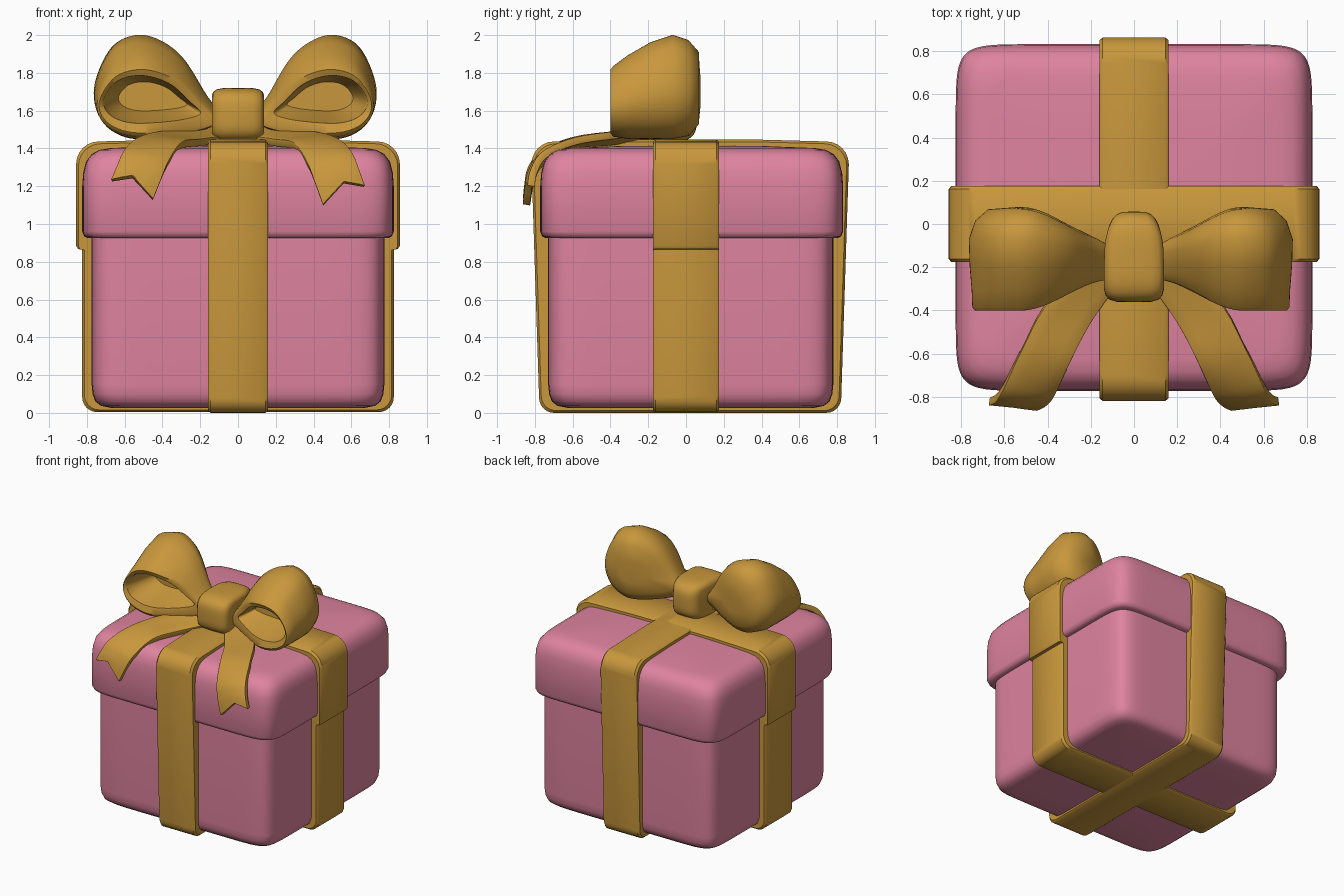
import bpy, bmesh, math
from mathutils import Vector

old = bpy.data.objects.get("Cube")
if old:
    bpy.data.objects.remove(old)


def material(name, rgb):
    m = bpy.data.materials.new(name)
    m.use_nodes = True
    color = (*rgb, 1)
    m.diffuse_color = color
    m.node_tree.nodes["Principled BSDF"].inputs["Base Color"].default_value = color
    return m


pink = material("pink card", (0.74, 0.23, 0.35))
gold = material("gold ribbon", (0.58, 0.31, 0.045))


def finish(bm, name, mat, angle=50):
    bmesh.ops.recalc_face_normals(bm, faces=bm.faces)
    mesh = bpy.data.meshes.new(name)
    bm.to_mesh(mesh)
    bm.free()
    obj = bpy.data.objects.new(name, mesh)
    bpy.context.collection.objects.link(obj)
    mesh.materials.append(mat)
    bpy.ops.object.select_all(action='DESELECT')
    obj.select_set(True)
    bpy.context.view_layer.objects.active = obj
    bpy.ops.object.shade_smooth_by_angle(angle=math.radians(angle))
    return obj


def loft(name, rings, mat):
    """Skin closed rings of points and cap both ends."""
    bm = bmesh.new()
    rows = [[bm.verts.new(p) for p in ring] for ring in rings]
    n = len(rows[0])
    for a, b in zip(rows, rows[1:]):
        for i in range(n):
            j = (i + 1) % n
            bm.faces.new((a[i], a[j], b[j], b[i]))
    bm.faces.new(rows[0])
    bm.faces.new(rows[-1])
    return finish(bm, name, mat)


def squircle(a, b, power, count=64):
    """Rounded rectangle with slightly bulging sides."""
    pts = []
    for i in range(count):
        t = math.tau * (i + 0.5) / count
        c, s = math.cos(t), math.sin(t)
        pts.append((math.copysign(a * abs(c) ** (2 / power), c),
                    math.copysign(b * abs(s) ** (2 / power), s)))
    return pts


def spline(points, steps, closed=False):
    """Catmull-Rom curve through the points."""
    pts = [Vector(p) for p in points]
    n = len(pts)
    pick = (lambda i: pts[i % n]) if closed else (lambda i: pts[min(max(i, 0), n - 1)])
    out = []
    for i in range(n if closed else n - 1):
        a, b, c, d = (pick(i + k) for k in (-1, 0, 1, 2))
        for k in range(steps):
            t = k / steps
            out.append(0.5 * (2 * b + (c - a) * t + (2 * a - 5 * b + 4 * c - d) * t ** 2
                              + (3 * b - a - 3 * c + d) * t ** 3))
    return out if closed else out + [pts[-1]]


# Box body and lid, as stacks of (inset, height)
def carton(name, half_x, half_y, mid_y, profile):
    rings = [[(x, y + mid_y, z) for x, y in squircle(half_x - inset, half_y - inset, 12)]
             for inset, z in profile]
    loft(name, rings, pink)


carton("box_body", 0.775, 0.755, 0.025,
       [(0.3, 0.025), (0.1, 0.027), (0.05, 0.037), (0.02, 0.06), (0.005, 0.1),
        (0, 0.15), (0, 0.96)])
carton("box_lid", 0.825, 0.802, 0.03,
       [(0.1, 0.925), (0.03, 0.925), (0.01, 0.935), (0, 0.96), (0, 1.2), (0.005, 1.27),
        (0.02, 1.33), (0.05, 1.37), (0.09, 1.392), (0.15, 1.402), (0.4, 1.412), (0.7, 1.416)])


# Ribbon bands wrapped round the box
def arc(u, z, r, start):
    return [(u + r * math.cos(a), z + r * math.sin(a))
            for a in (math.radians(start + 15 * k) for k in range(7))]


def band(name, low, high, base, top, middle, width, along_x):
    half = arc(low - 0.08, base + 0.08, 0.08, -90)
    if along_x:
        half += [(low, 0.865), (high - 0.01, 0.868), (high, 0.885)]
    half += arc(high - 0.12, top - 0.12, 0.12, 0) + [(0.35, top + 0.01)]
    outline = half + [(-u, z) for u, z in reversed(half)]
    bm = bmesh.new()
    sides = []
    for s in (-1, 1):
        # The two rims on each side give the band soft edges
        for inset, edge in ((0.0, width - 0.015), (0.012, width)):
            row = []
            for u, z in outline:
                k = 1 - inset / high
                zz = base + inset + (z - base) * (1 - 2 * inset / (top - base))
                p = (u * k, s * edge, zz) if along_x else (s * edge, u * k + middle, zz)
                row.append(bm.verts.new(p))
            sides.append(row)
    order = [sides[1], sides[0], sides[2], sides[3]]
    n = len(outline)
    for a, b in zip(order, order[1:]):
        for i in range(n):
            j = (i + 1) % n
            bm.faces.new((a[i], a[j], b[j], b[i]))
    bm.faces.new(order[0])
    bm.faces.new(order[-1])
    finish(bm, name, gold, 40)


band("side_ribbon", 0.825, 0.857, 0.004, 1.437, 0, 0.176, True)
band("front_ribbon", 0.80, 0.84, 0, 1.437, 0.022, 0.16, False)

# Bow loops: one teardrop outline, moved and scaled from the back to the inner fold
teardrop = spline([(0.1, 1.57), (0.17, 1.7), (0.28, 1.88), (0.4, 1.975), (0.52, 2.0),
                   (0.64, 1.94), (0.72, 1.78), (0.73, 1.64), (0.67, 1.52), (0.55, 1.455),
                   (0.38, 1.46), (0.2, 1.5)], 5, True)
# start x, scale x, bottom z, scale z, depth y
stages = [(0.3, 0.35, 1.62, 0.3, 0.078), (0.16, 0.77, 1.53, 0.7, 0.068),
          (0.11, 0.94, 1.47, 0.92, 0.015), (0.1, 1, 1.455, 1, -0.07),
          (0.1, 0.995, 1.453, 0.93, -0.19), (0.1, 0.98, 1.455, 0.8, -0.31),
          (0.11, 0.96, 1.465, 0.68, -0.385), (0.13, 0.91, 1.485, 0.61, -0.4),
          (0.19, 0.78, 1.535, 0.46, -0.385), (0.21, 0.73, 1.55, 0.43, -0.31),
          (0.26, 0.55, 1.6, 0.28, -0.14)]


def bow_loop(name, side, stretch):
    rings = []
    for x0, sx, z0, sz, depth in stages:
        ring = []
        for p in teardrop:
            x = x0 + (p.x - 0.1) * sx
            w = min(max((x - 0.1) / 0.4, 0), 1)
            w = 0.38 + 0.62 * w * w * (3 - 2 * w)
            ring.append((side * x * stretch, -0.17 + (depth + 0.17) * w,
                         z0 + (p.y - 1.455) * sz))
        rings.append(ring)
    loft(name, rings, gold)


bow_loop("left_bow_loop", 1, 1.0)
bow_loop("right_bow_loop", -1, 1.04)

# Knot, narrower toward the back
knot = []
for x, k in ((-0.138, 0.72), (-0.132, 0.84), (-0.115, 0.94), (-0.08, 0.99), (0, 1),
             (0.08, 0.99), (0.115, 0.94), (0.132, 0.84), (0.138, 0.72)):
    knot.append([(x * (1 - 0.35 * max(0, y / 0.21) ** 2), y - 0.152, z + 1.575)
                 for y, z in squircle(0.21 * k, 0.146 * k, 3.6, 48)])
loft("bow_knot", knot, gold)

# Ribbon tails with notched ends
inner = spline([(0.06, -0.25, 1.45), (0.2, -0.45, 1.43), (0.3, -0.64, 1.41),
                (0.37, -0.78, 1.31), (0.41, -0.825, 1.21), (0.45, -0.845, 1.1)], 5)
outer = spline([(0.08, -0.12, 1.5), (0.38, -0.34, 1.475), (0.52, -0.58, 1.44),
                (0.6, -0.745, 1.37), (0.64, -0.805, 1.28), (0.67, -0.82, 1.2)], 5)


def tail(name, side, lift):
    bm = bmesh.new()
    rows = []
    count = len(inner)
    for i, (a, b) in enumerate(zip(inner, outer)):
        f = i / (count - 1)
        row = []
        for k in range(5):
            t = k / 4
            p = a.lerp(b, t)
            p.z += 0.07 * f ** 3 * (1 - abs(2 * t - 1)) + lift * f * f
            row.append(bm.verts.new((side * p.x, p.y, p.z)))
        rows.append(row)
    for a, b in zip(rows, rows[1:]):
        for k in range(4):
            bm.faces.new((a[k], a[k + 1], b[k + 1], b[k]))
    obj = finish(bm, name, gold)
    thick = obj.modifiers.new("thickness", 'SOLIDIFY')
    thick.thickness = 0.04
    thick.offset = 0
    soft = obj.modifiers.new("soft edges", 'BEVEL')
    soft.width = 0.012
    soft.segments = 2
    soft.limit_method = 'ANGLE'
    soft.angle_limit = math.radians(50)


tail("left_ribbon_tail", 1, 0)
tail("right_ribbon_tail", -1, 0.03)
